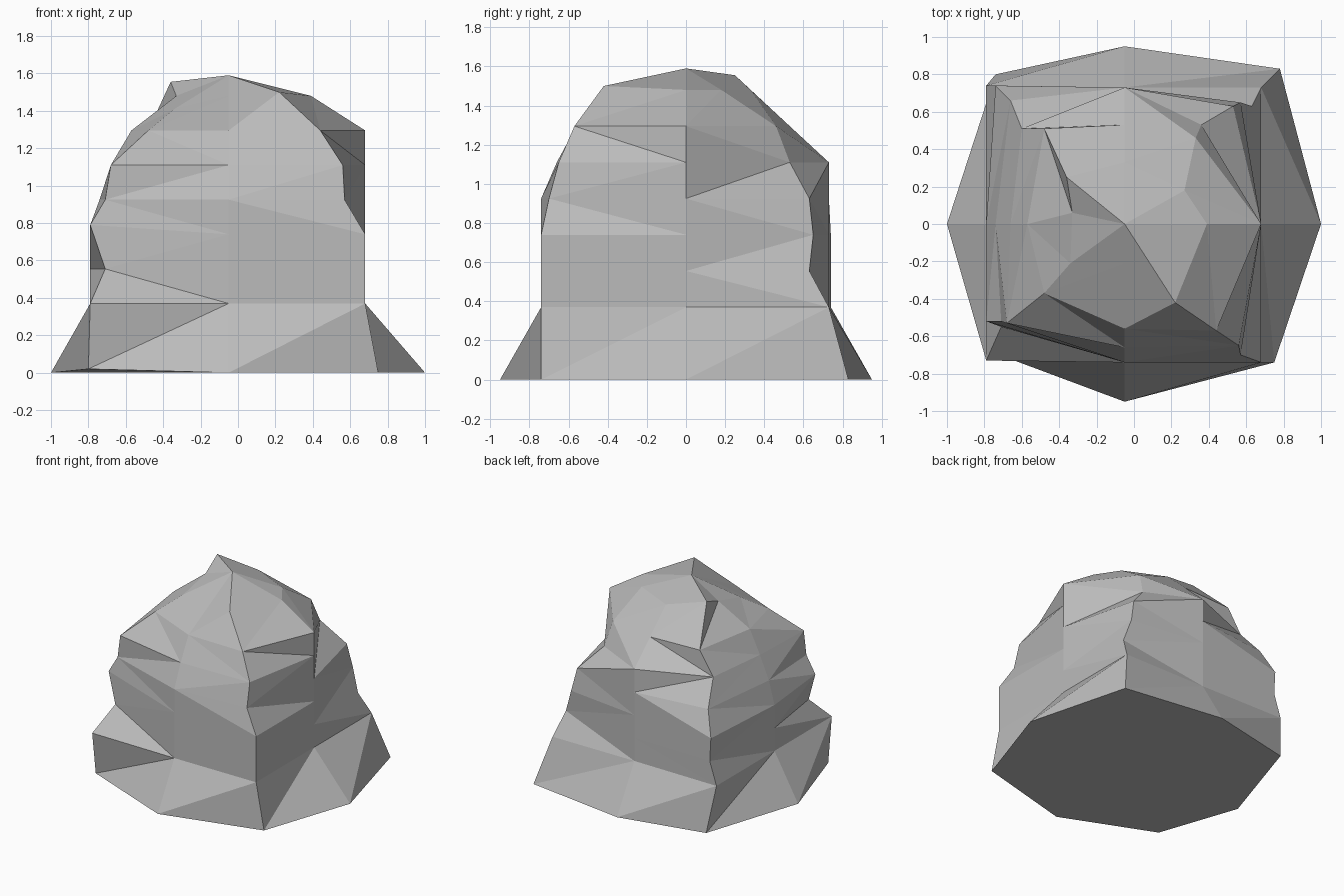
import bpy
import bmesh

cube = bpy.data.objects.get("Cube")
if cube:
    bpy.data.objects.remove(cube, do_unlink=True)

# Matte stone colour
stone = bpy.data.materials.new("stone_grey")
stone.use_nodes = True
colour = (0.5, 0.5, 0.5, 1)
stone.diffuse_color = colour
shader = next(n for n in stone.node_tree.nodes if n.type == "BSDF_PRINCIPLED")
shader.inputs["Base Color"].default_value = colour
shader.inputs["Roughness"].default_value = 0.9

# Heights of the rings, and the axis on which the rock is built
AXIS = -.05
heights = [0, .37, .555, .74, .925, 1.11, 1.295, 1.48]

# Outlines of the eight ridges: x values and y values, bottom to top
level = [0] * len(heights)
middle = [AXIS] * len(heights)
ridges = {
    "east": ([1, .68, .68, .68, .68, .68, .68, .39], level),
    "north_east": ([.78, .68, .63, .57, .53, .36, .33, .27],
                   [.83, .73, .63, .65, .63, .53, .46, .18]),
    "north": (middle, [.95, .73, .73, .73, .73, .73, .53, .33]),
    "north_west": ([-.74, -.79, -.73, -.74, -.66, -.6, -.48, -.36],
                   [.8, .74, .74, .74, .66, .51, .51, .25]),
    "west": ([-1, -.79, -.79, -.79, -.74, -.66, -.57, -.33],
             [0, 0, 0, 0, 0, 0, 0, .06]),
    "south_west": ([-.8, -.79, -.71, -.79, -.71, -.68, -.48, -.34],
                   [-.67, -.73, -.55, -.52, -.52, -.53, -.37, -.21]),
    "south": (middle, [-.95, -.74, -.74, -.74, -.74, -.66, -.56, -.21]),
    "south_east": ([.75, .68, .68, .68, .57, .56, .44, .22],
                   [-.74, -.74, -.74, -.74, -.7, -.65, -.57, -.42]),
}
# Corners that are chipped up or down from their ring
lifted = {("south_west", 0): .02, ("south_west", 3): .79,
          ("south_west", 7): 1.41, ("north_west", 7): 1.555,
          ("south_east", 7): 1.5}

bm = bmesh.new()
columns = []
for name, (xs, ys) in ridges.items():
    columns.append([bm.verts.new((x, y, lifted.get((name, i), z)))
                    for i, (x, y, z) in enumerate(zip(xs, ys, heights))])

# Facets between neighbouring ridges, the diagonal alternating by ring
peak = bm.verts.new((AXIS, 0, 1.59))
top = len(heights) - 1
for k, a in enumerate(columns):
    b = columns[(k + 1) % len(columns)]
    for i in range(top):
        j = i + 1
        if i % 2 == 0:
            bm.faces.new((a[i], b[i], b[j]))
            bm.faces.new((a[i], b[j], a[j]))
        else:
            bm.faces.new((a[i], b[i], a[j]))
            bm.faces.new((b[i], b[j], a[j]))
    bm.faces.new((a[top], b[top], peak))

# Underside
bm.faces.new([c[0] for c in reversed(columns)])
bmesh.ops.recalc_face_normals(bm, faces=bm.faces[:])

mesh = bpy.data.meshes.new("rock")
bm.to_mesh(mesh)
bm.free()
mesh.materials.append(stone)
rock = bpy.data.objects.new("rock", mesh)
bpy.context.collection.objects.link(rock)
